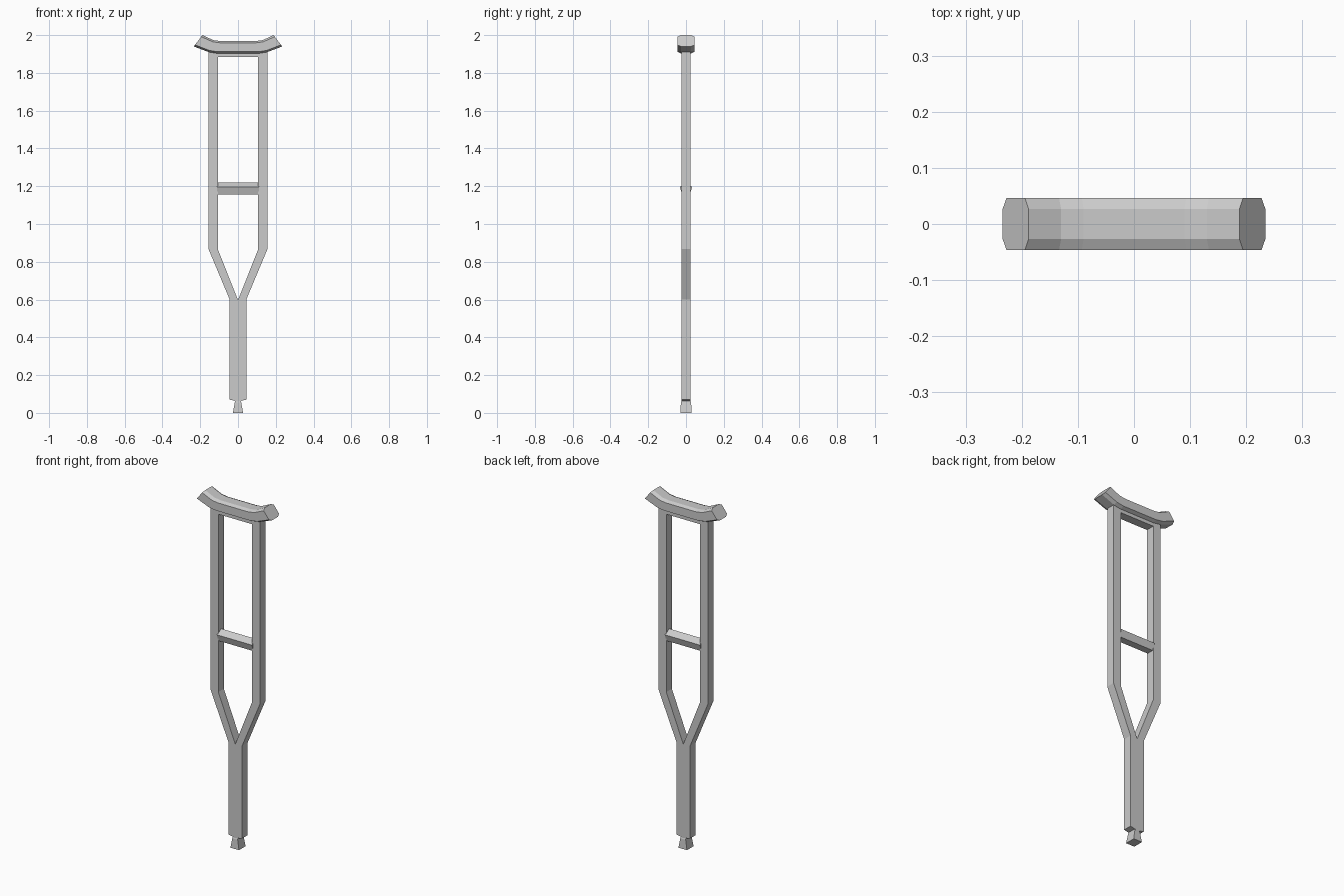
import bpy, bmesh, math

if "Cube" in bpy.data.objects:
    bpy.data.objects.remove(bpy.data.objects["Cube"])


def add_object(name, bm, mirror=False):
    bmesh.ops.recalc_face_normals(bm, faces=bm.faces)
    mesh = bpy.data.meshes.new(name)
    bm.to_mesh(mesh)
    bm.free()
    ob = bpy.data.objects.new(name, mesh)
    bpy.context.collection.objects.link(ob)
    if mirror:
        mod = ob.modifiers.new("mirror", 'MIRROR')
        mod.use_clip = True
    return ob


def loft(name, stations, section, mirror=True):
    """Skin a (t, y) section through stations of (outer xz, inner xz)."""
    bm = bmesh.new()
    rings = []
    for (ax, az), (bx, bz) in stations:
        rings.append([bm.verts.new((ax + (bx - ax) * t, y, az + (bz - az) * t))
                      for t, y in section])
    n = len(section)
    for r0, r1 in zip(rings, rings[1:]):
        for i in range(n):
            j = (i + 1) % n
            bm.faces.new((r0[i], r0[j], r1[j], r1[i]))
    bm.faces.new(rings[0])
    bm.faces.new(rings[-1])
    if mirror:
        bmesh.ops.recalc_face_normals(bm, faces=bm.faces)
        # open the faces lying on the mirror plane
        inside = [f for f in bm.faces if all(abs(v.co.x) < 1e-5 for v in f.verts)]
        bmesh.ops.delete(bm, geom=inside, context='FACES')
    return add_object(name, bm, mirror)


# frame: top bar, uprights, Y junction and lower shaft
box = [(0, -.025), (0, .025), (1, .025), (1, -.025)]
loft("frame", [((0, 1.912), (0, 1.883)),
               ((.156, 1.912), (.107, 1.883)),
               ((.156, .867), (.107, .867)),
               ((.044, .6), (0, .597)),
               ((.044, .07), (0, .06))], box)

# underarm pad with chamfered edges and upturned ends
chamfered = [(0, -.027), (0, .027), (.14, .046), (.86, .046),
             (1, .027), (1, -.027), (.86, -.046), (.14, -.046)]
loft("underarm_pad", [((0, 1.968), (0, 1.903)),
                      ((.09, 1.968), (.11, 1.903)),
                      ((.13, 1.973), (.155, 1.91)),
                      ((.188, 2.0), (.234, 1.94))], chamfered)

# hand grip: five-sided bar between the uprights
r, zc = .0345, 1.185
angles = [math.radians(90 + 72 * i) for i in range(5)]
grip = [((r - r * math.sin(a)) / (2 * r), r * math.cos(a)) for a in angles]
loft("hand_grip", [((x, zc + r), (x, zc - r)) for x in (-.111, .111)],
     grip, mirror=False)

# rubber foot: tapered block with a neck inside the shaft
bm = bmesh.new()
levels = [(0, .027, .03), (.055, .017, .027), (.075, .014, .02)]
rings = [[bm.verts.new((sx * x, sy * y, z))
          for sx, sy in ((-1, -1), (1, -1), (1, 1), (-1, 1))] for z, x, y in levels]
for a, b in zip(rings, rings[1:]):
    for i in range(4):
        j = (i + 1) % 4
        bm.faces.new((a[i], a[j], b[j], b[i]))
bm.faces.new(rings[0])
bm.faces.new(rings[-1])
add_object("rubber_foot", bm)
